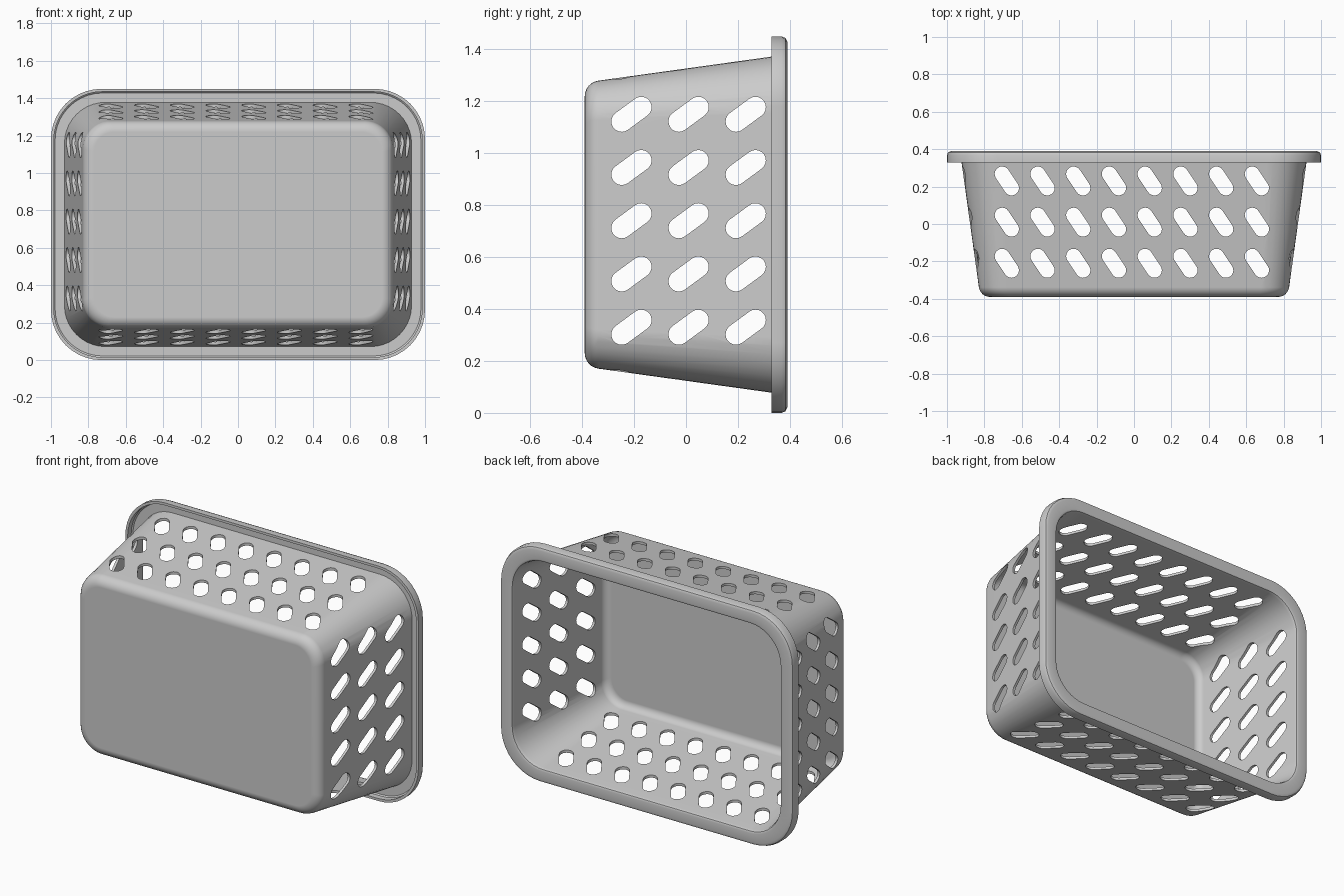
import bpy, bmesh, math
from mathutils import Vector

cube = bpy.data.objects.get("Cube")
if cube:
    bpy.data.objects.remove(cube, do_unlink=True)

MID_Z = 0.725          # height of the basket's axis
CORNER_STEPS = 10

grey = bpy.data.materials.new("light grey plastic")
grey.use_nodes = True
grey.diffuse_color = (0.6, 0.6, 0.6, 1)
grey.node_tree.nodes["Principled BSDF"].inputs["Base Color"].default_value = (0.6, 0.6, 0.6, 1)


def make_object(name, bm):
    bmesh.ops.recalc_face_normals(bm, faces=bm.faces)
    mesh = bpy.data.meshes.new(name)
    bm.to_mesh(mesh)
    bm.free()
    mesh.materials.append(grey)
    obj = bpy.data.objects.new(name, mesh)
    bpy.context.collection.objects.link(obj)
    return obj


def rounded_ring(bm, inset, y):
    """Rounded rectangle, inset from the outer edge of the rim."""
    hx, hz, r = 1 - inset, MID_Z - inset, 0.27 - 0.7 * inset
    ring = []
    for corner, (sx, sz) in enumerate([(1, 1), (-1, 1), (-1, -1), (1, -1)]):
        for k in range(CORNER_STEPS + 1):
            a = math.pi / 2 * (corner + k / CORNER_STEPS)
            ring.append(bm.verts.new((sx * (hx - r) + r * math.cos(a), y,
                                      MID_Z + sz * (hz - r) + r * math.sin(a))))
    return ring


def fillet(inset, y, r, steps=6):
    """Rounded edge from the flat base into the sloping wall."""
    angles = [math.radians(82) * k / steps for k in range(steps + 1)]
    return [(inset - r * math.sin(a), y - r * math.cos(a)) for a in angles]


# Basket section: outside wall, hollow rim with skirt, inside wall
lip = [(0.072, 0.372), (0.022, 0.372), (0.015, 0.365), (0.015, 0.33),
       (0, 0.33), (0, 0.368), (0.006, 0.383), (0.02, 0.39),
       (0.072, 0.39), (0.083, 0.385), (0.089, 0.37)]
section = fillet(0.23, -0.33, 0.06) + lip + fillet(0.23, -0.33, 0.045)[::-1]

bm = bmesh.new()
rings = [rounded_ring(bm, *p) for p in section]
for a, b in zip(rings, rings[1:]):
    for i in range(len(a)):
        j = (i + 1) % len(a)
        bm.faces.new((a[i], a[j], b[j], b[i]))
bm.faces.new(rings[0])
bm.faces.new(rings[-1])
basket = make_object("basket", bm)


def slot_cutter(name, centres, along, across, through, reach):
    """Slanted capsule prisms running right through the basket."""
    bm = bmesh.new()
    tilt = math.atan2(across, along.length)
    half = Vector((along.length, across)) / 2
    u, v = along.normalized(), Vector((0, 1, 0))
    for c in centres:
        outline = []
        for end, start in ((1, -math.pi / 2), (-1, math.pi / 2)):
            for k in range(11):
                a = tilt + start + math.pi * k / 10
                outline.append(c + u * (end * half.x + 0.04 * math.cos(a))
                               + v * (end * half.y + 0.04 * math.sin(a)))
        near = [bm.verts.new(p - through * reach) for p in outline]
        far = [bm.verts.new(p + through * reach) for p in outline]
        bm.faces.new(near)
        bm.faces.new(far)
        for i in range(len(near)):
            j = (i + 1) % len(near)
            bm.faces.new((near[i], near[j], far[j], far[i]))
    cutter = make_object(name, bm)
    cutter.hide_render = True
    return cutter


# Slots in the long walls and in the end walls
rows = [-0.21, 0.01, 0.23]
long_centres = [Vector((-0.68 + 0.191 * i, y, MID_Z)) for i in range(8) for y in rows]
end_centres = [Vector((0, y, 0.33 + 0.205 * i)) for i in range(5) for y in rows]
cutters = [
    slot_cutter("long_wall_slots", long_centres, Vector((-0.05, 0, 0)), 0.075, Vector((0, 0, 1)), 1),
    slot_cutter("end_wall_slots", end_centres, Vector((0, 0, 0.055)), 0.075, Vector((1, 0, 0)), 1.3),
]

bpy.ops.object.select_all(action='DESELECT')
basket.select_set(True)
bpy.context.view_layer.objects.active = basket
for cutter in cutters:
    mod = basket.modifiers.new("slots", 'BOOLEAN')
    mod.operation = 'DIFFERENCE'
    mod.solver = 'EXACT'
    mod.object = cutter
    bpy.ops.object.modifier_apply(modifier=mod.name)
    bpy.data.objects.remove(cutter, do_unlink=True)

# Smooth shading with crisp slot edges
bpy.ops.object.shade_smooth_by_angle(angle=math.radians(35))
weighted = basket.modifiers.new("clean_normals", 'WEIGHTED_NORMAL')
weighted.keep_sharp = True
